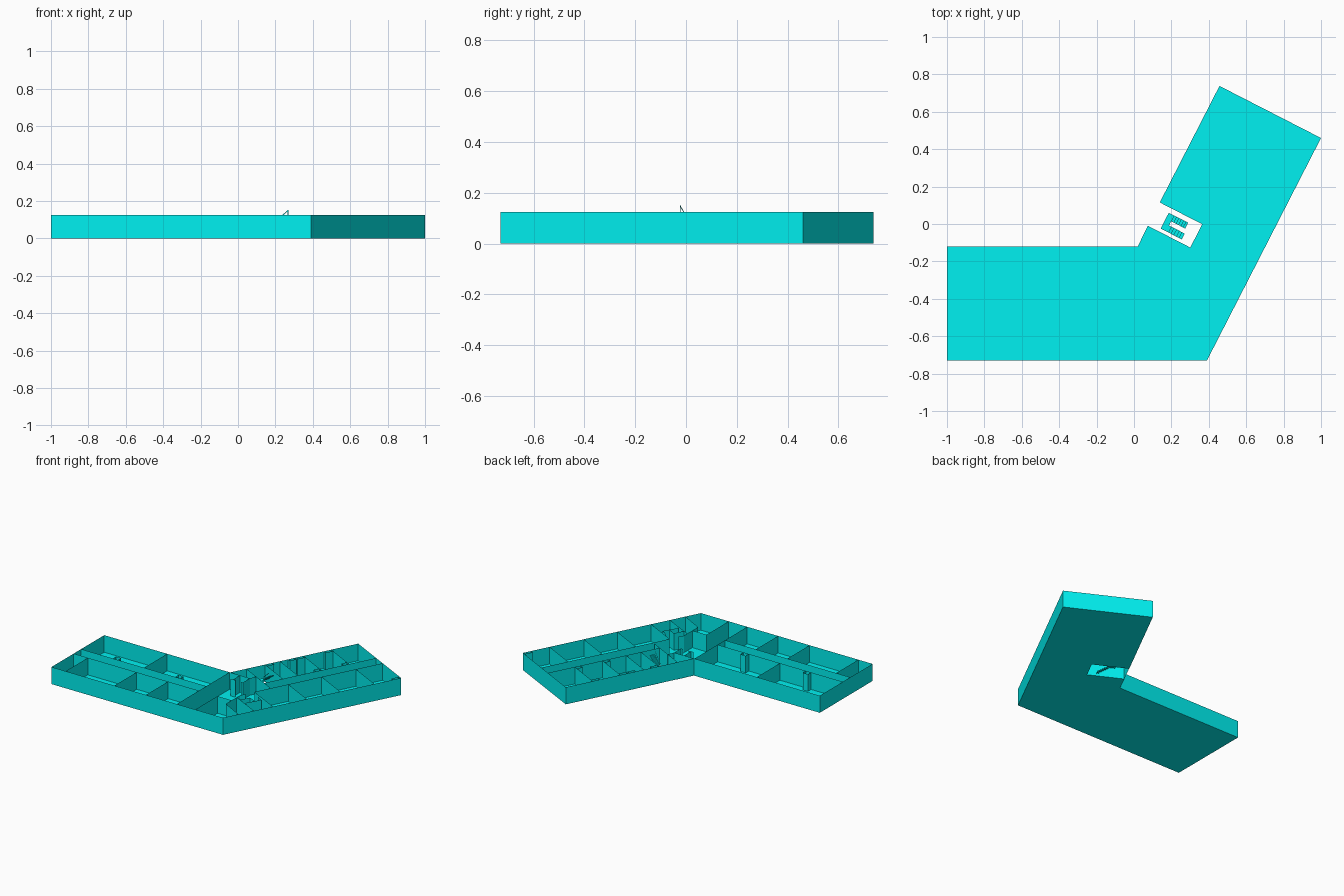
import bpy, bmesh, math
from mathutils import Vector

if "Cube" in bpy.data.objects:
    bpy.data.objects.remove(bpy.data.objects["Cube"])

H = 0.125                      # wall height
P = Vector((0.39, -0.73))      # outer elbow corner, origin of the angled wing
D = Vector((0.61, 1.19)).normalized()
N = Vector((-D.y, D.x))
L, W = 1.337, 0.61             # angled wing length and width

mat = bpy.data.materials.new("cyan")
mat.diffuse_color = (0.0, 0.88, 0.88, 1)
mat.use_nodes = True
mat.node_tree.nodes["Principled BSDF"].inputs["Base Color"].default_value = mat.diffuse_color


def A(u, v):
    """Angled wing coordinates to plan coordinates."""
    p = P + D * u + N * v
    return (p.x, p.y)


def make(name, faces):
    bm = bmesh.new()
    for f in faces:
        bm.faces.new([bm.verts.new(p) for p in f])
    bmesh.ops.remove_doubles(bm, verts=bm.verts, dist=1e-5)
    me = bpy.data.meshes.new(name)
    bm.to_mesh(me)
    bm.free()
    ob = bpy.data.objects.new(name, me)
    me.materials.append(mat)
    bpy.context.collection.objects.link(ob)
    return ob


def sheets(path, z0=0.0, z1=H):
    """Thin upright wall faces along a plan path."""
    return [[(*a, z0), (*b, z0), (*b, z1), (*a, z1)] for a, b in zip(path, path[1:])]


def walls(name, paths, z0=0.0, z1=H):
    return make(name, [f for p in paths for f in sheets(p, z0, z1)])


# Floor slab, notched for the stairwell
S0, S1, SV = 0.497, 0.637, 0.355
inner = (0.02, -0.12)
outline = [(-1, -0.73), A(0, 0), A(L, 0), A(L, W), inner, (-1, -0.12)]
floor = outline[:4] + [A(S1, W), A(S1, SV), A(S0, SV), A(S0, W)] + outline[4:]
make("floor", [[(x, y, 0) for x, y in floor]])

# Outer walls
walls("outer_walls", [outline + outline[:1]])

# Straight wing: corridor and room partitions
C0, C1, XE = -0.473, -0.387, 0.015
walls("straight_corridor_walls", [[(-1, y), (XE, y)] for y in (C0, C1)])
walls("straight_partitions",
      [[(x, -0.73), (x, C0)] for x in (-0.885, -0.49, -0.235)]
      + [[(-0.49, C1), (-0.49, -0.12)], [(XE, -0.73), (XE, -0.12)]])
walls("straight_closets",
      [[(x, C1), (x, -0.35), (x + 0.042, -0.35), (x + 0.042, C1)] for x in (-0.743, -0.238)])

# Angled wing: corridor and room partitions
V0, V1 = 0.262, 0.355
walls("angled_corridor_walls", [[A(0.374, V0), A(L, V0)], [A(S0, V1), A(L, V1)]])
walls("angled_partitions",
      [[A(u, 0), A(u, V0)] for u in (0.374, 0.628, 0.879, 1.136)]
      + [[A(u, V1), A(u, W)] for u in (S0, S1, 0.749, 0.926, 1.135)])


def nook(u0, u1, v0, v1):
    """Three-sided closet standing against wall v0."""
    return [A(u0, v0), A(u0, v1), A(u1, v1), A(u1, v0)]


walls("angled_closets",
      [nook(u, u + s, W, W - 0.025) for u, s in ((1.08, 0.055), (0.87, 0.056), (0.81, 0.05), (S1, 0.055))]
      + [nook(u, u + 0.042, V1, V1 + 0.03) for u in (1.092, 0.884)]
      + [nook(1.275, 1.33, 0, 0.022)])

# Lobby rooms at the elbow
walls("lobby_partitions", [
    [(0.165, -0.73), (0.165, C0), (0.28, C0)],
    [(0.30, -0.34), (0.28, -0.374), (0.28, -0.54), (0.44, -0.625)],
    [(0.28, -0.415), (0.495, -0.522)],
    [(0.39, -0.325), (0.437, -0.355), (0.378, -0.455)],
    [(0.405, -0.39), (0.355, -0.368), (0.32, -0.435)],
    [inner, (0.18, -0.12), (0.20, -0.07)],
    [(0.10, -0.12), (0.10, -0.20)],
    [(0.18, -0.12), (0.18, -0.20), (0.165, -0.20)],
    [(0.08, -0.20), (0.12, -0.20)],
    [A(S0, V1), A(S0, 0.28)],
])

# Door leaves lying just proud of their walls
e = 0.002
doors = [[(x, C0 + e), (x + 0.035, C0 + e)] for x in (-0.955, -0.85, -0.56, -0.485, -0.04, 0.2, 0.24)]
doors += [[(0.06, -0.73 + e), (0.115, -0.73 + e)], [A(L - e, 0.297), A(L - e, 0.323)]]
walls("doors", doors, 0.004, 0.075)

# Two-flight stair around a slot, with a half landing
def flight(u0, u1, va, vb, za, zb, n=6):
    faces, dv, dz = [], (vb - va) / n, (zb - za) / n
    for i in range(n):
        v, z = va + dv * i, za + dz * i
        faces += sheets([A(u0, v), A(u1, v)], z, z + dz)
        faces.append([(*A(u, w), z + dz) for u, w in ((u0, v), (u1, v), (u1, v + dv), (u0, v + dv))])
    return faces


ZL = H / 2
make("stairs", flight(0.515, 0.55, 0.415, 0.51, 0, ZL)
     + flight(0.575, 0.61, 0.51, 0.425, ZL, H)
     + [[(*A(u, v), ZL) for u, v in ((0.515, 0.51), (0.61, 0.51), (0.61, 0.542), (0.515, 0.542))]])

# Stair rail rising beside the upper flight
a, b = A(0.573, 0.51), A(0.573, 0.43)
make("stair_rail", [[(*a, ZL + 0.022), (*b, H + 0.022), (*b, H + 0.028), (*a, ZL + 0.028)],
                    *sheets([A(0.573, 0.43), A(0.573, 0.434)], H, H + 0.026)])
